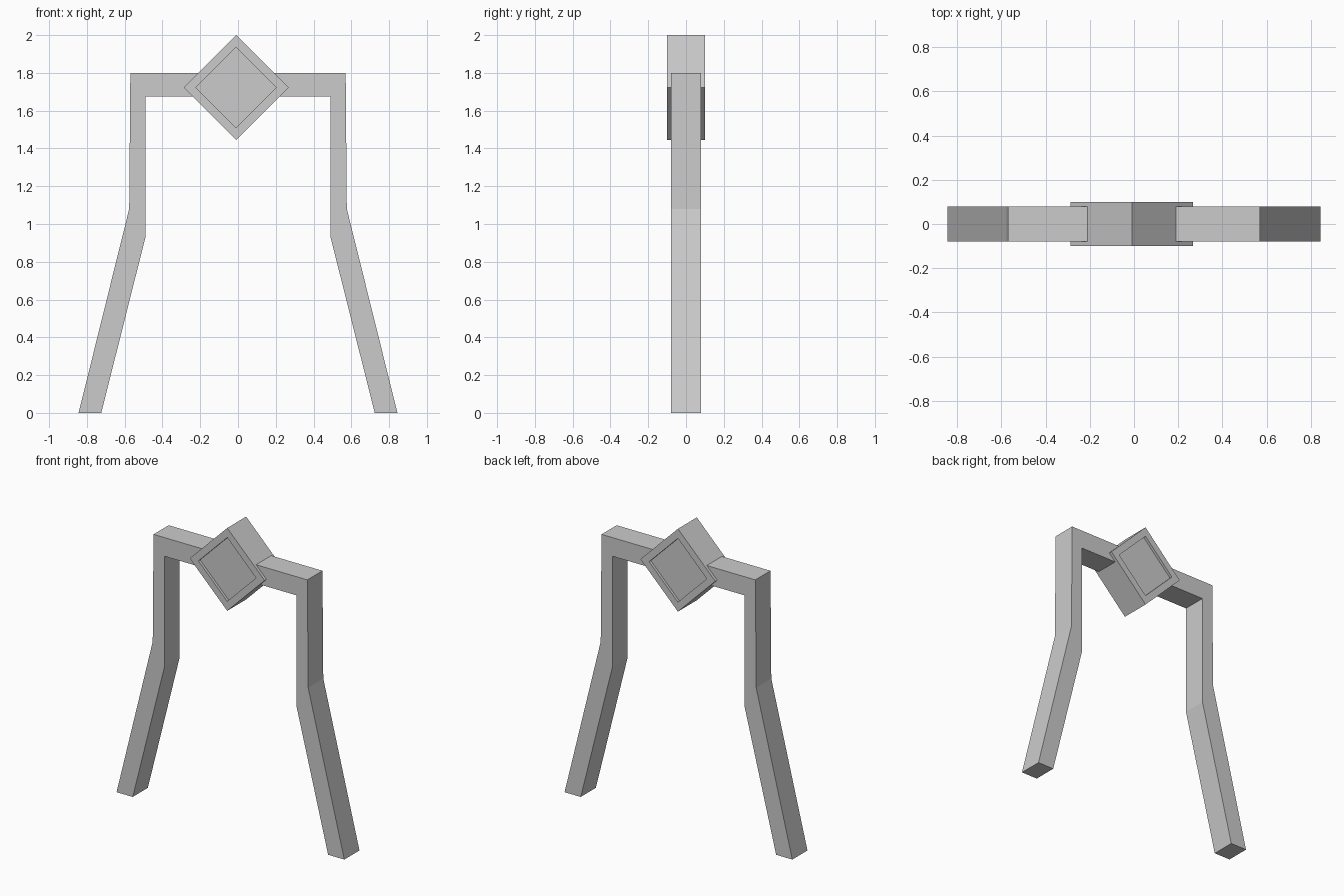
import bpy, bmesh

if "Cube" in bpy.data.objects:
    bpy.data.objects.remove(bpy.data.objects["Cube"])


def extrude_profile(bm, points, half_depth):
    """Extrude an x-z outline symmetrically along y."""
    front = [bm.verts.new((x, -half_depth, z)) for x, z in points]
    back = [bm.verts.new((x, half_depth, z)) for x, z in points]
    caps = [bm.faces.new(front), bm.faces.new(back[::-1])]
    n = len(points)
    for i in range(n):
        j = (i + 1) % n
        bm.faces.new((front[j], front[i], back[i], back[j]))
    bmesh.ops.recalc_face_normals(bm, faces=bm.faces[:])
    return caps


def finish(bm, name):
    mesh = bpy.data.meshes.new(name)
    bm.to_mesh(mesh)
    bm.free()
    obj = bpy.data.objects.new(name, mesh)
    bpy.context.collection.objects.link(obj)
    return obj


# Arch frame: crossbar with two bent, splayed legs
half = [(0.57, 1.80), (0.576, 1.08), (0.844, 0.0),
        (0.724, 0.0), (0.49, 0.93), (0.49, 1.675)]
outline = half + [(-x, z) for x, z in reversed(half)]
bm = bmesh.new()
extrude_profile(bm, outline, 0.08)
finish(bm, "arch_frame")

# Diamond block with a shallow recessed panel on front and back
cx, cz, r = -0.01, 1.7225, 0.2775
diamond = [(cx + r, cz), (cx, cz + r), (cx - r, cz), (cx, cz - r)]
bm = bmesh.new()
caps = extrude_profile(bm, diamond, 0.1)
bmesh.ops.inset_individual(bm, faces=caps, thickness=0.064)
bmesh.ops.inset_individual(bm, faces=caps, thickness=0.0, depth=-0.018)
finish(bm, "diamond_block")
